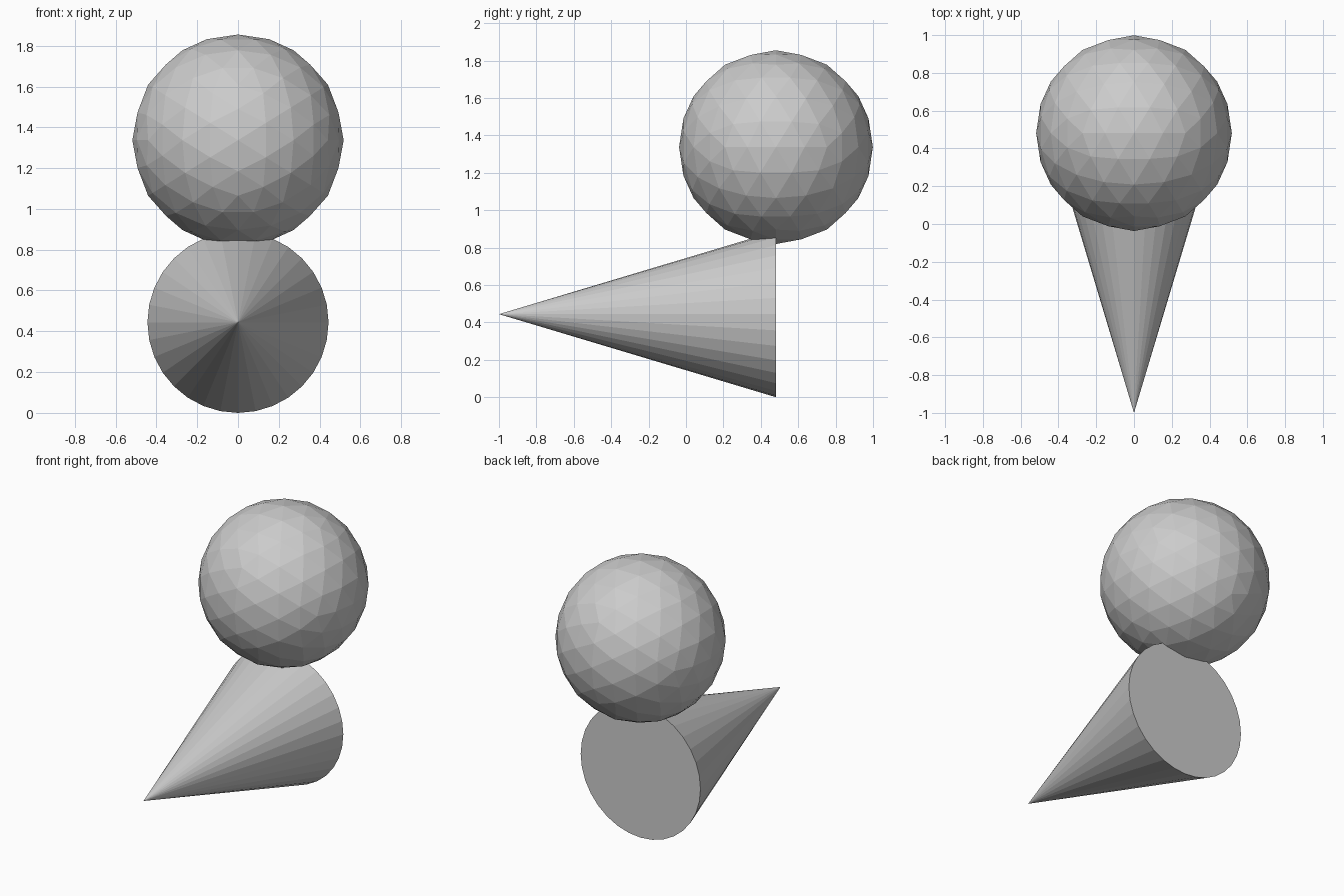
import bpy
from math import radians

if "Cube" in bpy.data.objects:
    bpy.data.objects.remove(bpy.data.objects["Cube"])

CONE_RADIUS = 0.444
BALL_RADIUS = 0.518
BASE_Y = 0.481        # flat end of the cone, also the ball centre

# Cone lying on its side, tip towards the front
bpy.ops.mesh.primitive_cone_add(
    vertices=32, radius1=CONE_RADIUS, radius2=0, depth=BASE_Y + 1,
    location=(0, (BASE_Y - 1) / 2, CONE_RADIUS), rotation=(radians(90), 0, 0))
bpy.context.object.name = "cone"

# Faceted ball resting on the wide end, turned so its edges line up with the axes
bpy.ops.mesh.primitive_ico_sphere_add(
    subdivisions=3, radius=BALL_RADIUS,
    location=(0, BASE_Y, 1.337), rotation=(0, radians(-31.717), 0))
bpy.context.object.name = "ball"
